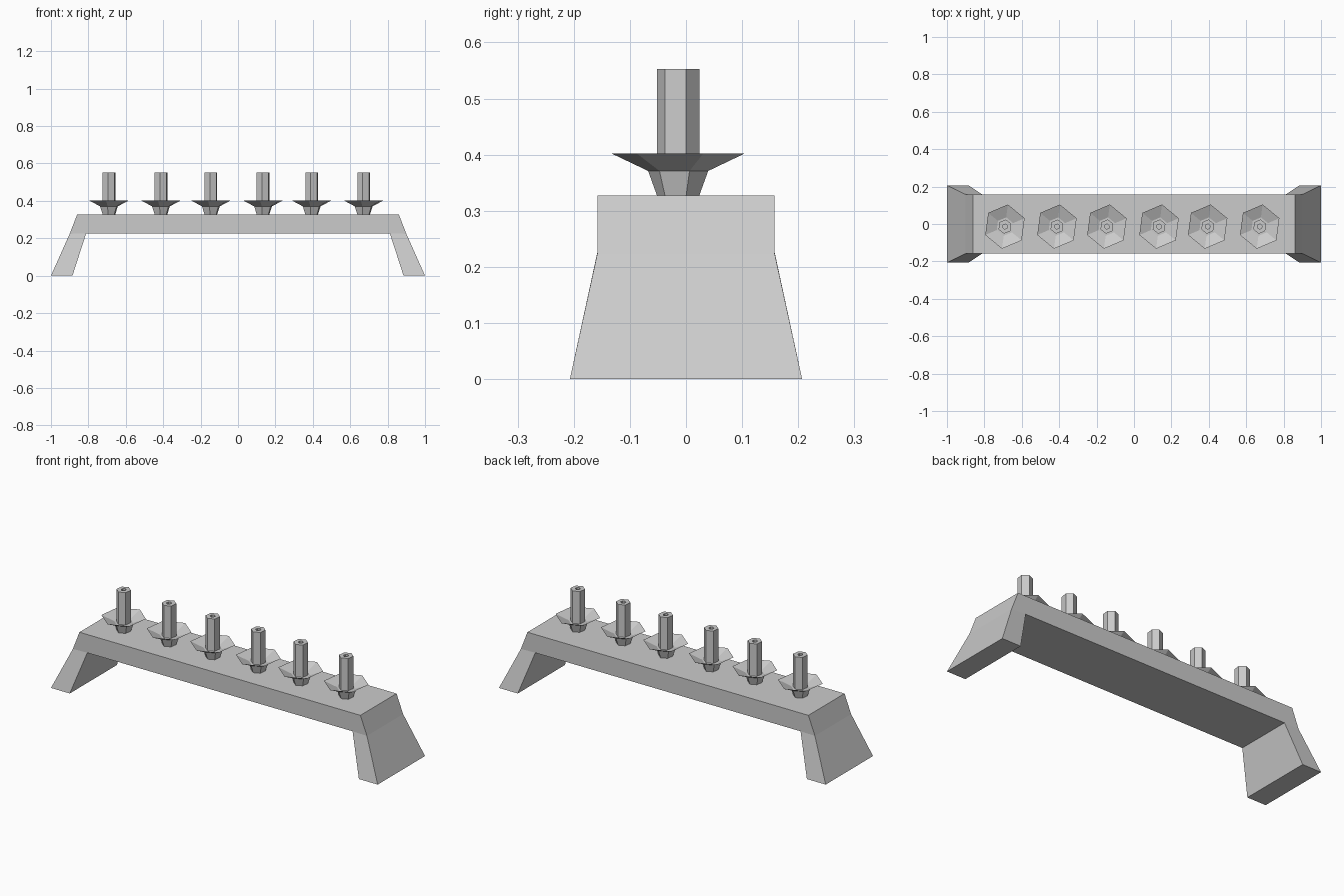
import bpy, bmesh, math

if "Cube" in bpy.data.objects:
    bpy.data.objects.remove(bpy.data.objects["Cube"])

SIDES = 6
PHASE = math.radians(22)
Y0 = -0.014


def new_object(name, bm):
    bmesh.ops.recalc_face_normals(bm, faces=bm.faces)
    mesh = bpy.data.meshes.new(name)
    bm.to_mesh(mesh)
    bm.free()
    obj = bpy.data.objects.new(name, mesh)
    bpy.context.collection.objects.link(obj)
    return obj


def hex_lathe(name, profile, x):
    """Six-sided turned part from (radius, z) points, closed at both ends."""
    bm = bmesh.new()
    rings = []
    for r, z in profile:
        ring = []
        for i in range(SIDES):
            a = PHASE + i * math.tau / SIDES
            ring.append(bm.verts.new((0.95 * r * math.cos(a), r * math.sin(a), z)))
        rings.append(ring)
    for lo, hi in zip(rings, rings[1:]):
        for i in range(SIDES):
            j = (i + 1) % SIDES
            bm.faces.new((lo[i], lo[j], hi[j], hi[i]))
    bm.faces.new(rings[0])
    bm.faces.new(rings[-1])
    obj = new_object(name, bm)
    obj.location = (x, Y0, 0)


# Bridge-shaped stand: closed outline of (x, z, half depth), legs flare outwards
right = [(0.86, 0.327, 0.158), (0.9, 0.224, 0.158), (1.0, 0, 0.207),
         (0.885, 0, 0.207), (0.812, 0.226, 0.158)]
outline = right + [(-x, z, d) for x, z, d in reversed(right)]
bm = bmesh.new()
front = [bm.verts.new((x, -d, z)) for x, z, d in outline]
back = [bm.verts.new((x, d, z)) for x, z, d in outline]
n = len(outline)
for i in range(n):
    j = (i + 1) % n
    bm.faces.new((front[i], front[j], back[j], back[i]))
for side in (front, back):
    bm.faces.new([side[i] for i in (0, 1, 4, 5, 8, 9)])   # beam side
    bm.faces.new([side[i] for i in (1, 2, 3, 4)])         # right leg side
    bm.faces.new([side[i] for i in (5, 6, 7, 8)])         # left leg side
new_object("stand", bm)

# Six dished holders, each with a candle that has a small wick recess
holder = [(0.038, 0.327), (0.054, 0.371), (0.1195, 0.402), (0.05, 0.374)]
candle = [(0.0385, 0.37), (0.0385, 0.553), (0.014, 0.553), (0.014, 0.543)]
for k, x in enumerate((-0.69, -0.412, -0.145, 0.134, 0.394, 0.672), 1):
    hex_lathe(f"candle_holder_{k}", holder, x)
    hex_lathe(f"candle_{k}", candle, x)
